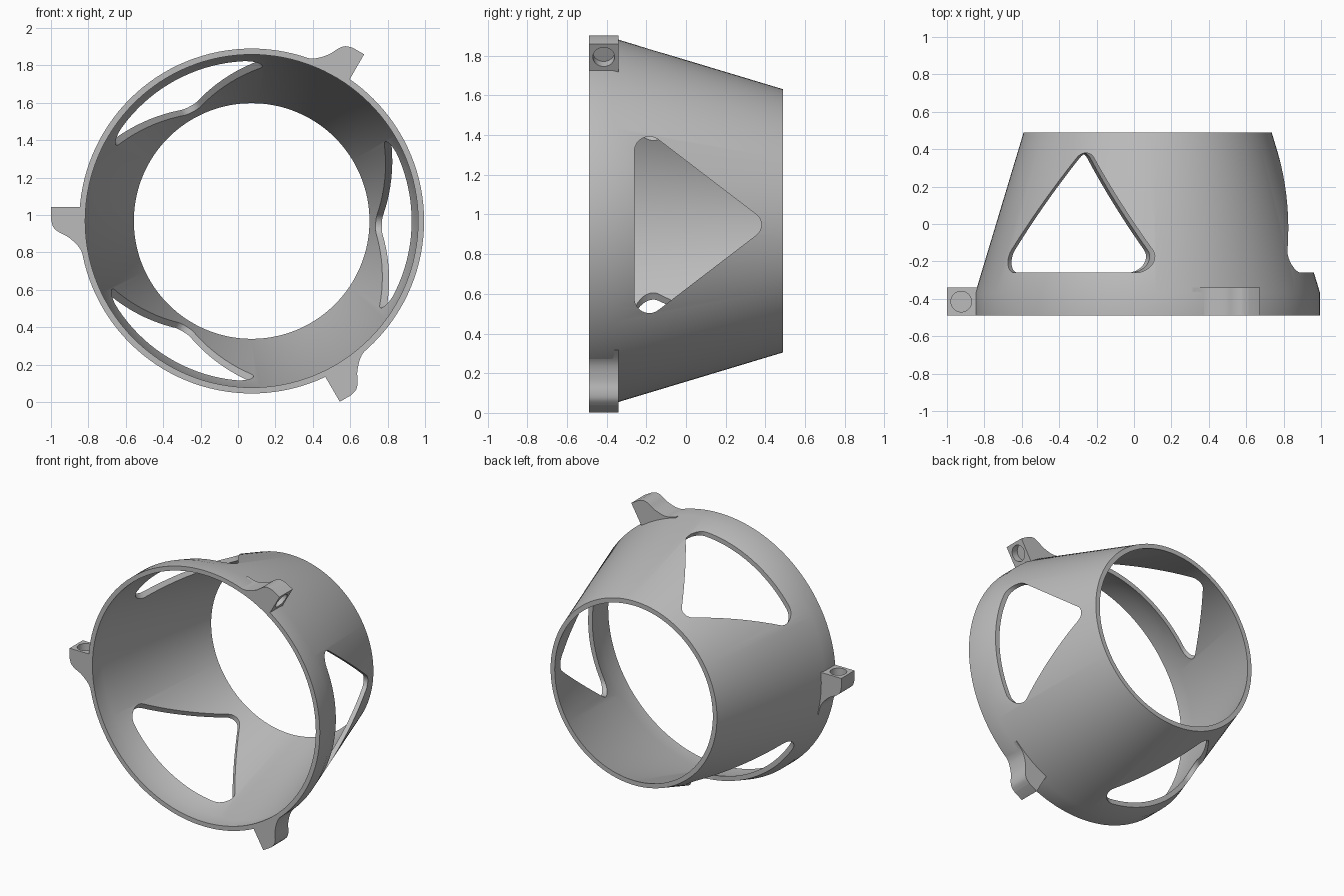
import bpy, bmesh, math
from mathutils import Matrix, Vector

cube = bpy.data.objects.get("Cube")
if cube:
    bpy.data.objects.remove(cube)

AXIS = Vector((0.073, 0, 0.968))   # centre line of the ring, running along y
FRONT, BACK = -0.49, 0.49
THIRDS = [math.radians(a) for a in (0, 120, 240)]

grey = bpy.data.materials.new("mid grey")
grey.use_nodes = True
COLOUR = (0.5, 0.5, 0.5, 1)
grey.diffuse_color = COLOUR
grey.node_tree.nodes["Principled BSDF"].inputs["Base Color"].default_value = COLOUR


def make_object(name, bm):
    bmesh.ops.recalc_face_normals(bm, faces=bm.faces)
    mesh = bpy.data.meshes.new(name)
    bm.to_mesh(mesh)
    bm.free()
    mesh.materials.append(grey)
    obj = bpy.data.objects.new(name, mesh)
    bpy.context.collection.objects.link(obj)
    return obj


def prism(name, outline, offset, turn):
    """Extrude a closed outline by an offset, then turn it about the ring axis."""
    bm = bmesh.new()
    face = bm.faces.new([bm.verts.new(p) for p in outline])
    new = bmesh.ops.extrude_face_region(bm, geom=[face])["geom"]
    bmesh.ops.translate(bm, vec=offset, verts=[g for g in new if isinstance(g, bmesh.types.BMVert)])
    bmesh.ops.transform(bm, matrix=Matrix.Translation(AXIS) @ Matrix.Rotation(-turn, 4, 'Y'), verts=bm.verts)
    return make_object(name, bm)


def cut(obj, cutter):
    mod = obj.modifiers.new("cut", 'BOOLEAN')
    mod.operation, mod.solver, mod.object = 'DIFFERENCE', 'EXACT', cutter
    activate(obj)
    bpy.ops.object.modifier_apply(modifier=mod.name)
    bpy.data.objects.remove(cutter)


def activate(obj):
    bpy.ops.object.select_all(action='DESELECT')
    obj.select_set(True)
    bpy.context.view_layer.objects.active = obj


def arc(cx, cy, r, start, end, steps):
    angles = [math.radians(start + (end - start) * i / steps) for i in range(steps + 1)]
    return [(cx + r * math.cos(a), cy + r * math.sin(a)) for a in angles]


def smooth(points, steps=5):
    """Pass a rounded curve through the points."""
    pts = [Vector(p) for p in points]
    pts = [pts[0]] + pts + [pts[-1]]
    out = []
    for a, b, c, d in zip(pts, pts[1:], pts[2:], pts[3:]):
        for i in range(steps):
            t = i / steps
            out.append(0.5 * (2 * b + (c - a) * t + (2 * a - 5 * b + 4 * c - d) * t * t
                              + (3 * b - a - 3 * c + d) * t ** 3))
    return out + [pts[-1]]


# Tapered ring: a wall section spun about the y axis
section = [(0.922, FRONT), (0.922, -0.37), (0.663, BACK),
           (0.63, BACK), (0.89, -0.375), (0.89, FRONT)]
bm = bmesh.new()
verts = [bm.verts.new((r, y, 0)) for r, y in section]
edges = [bm.edges.new((v, verts[i - 1])) for i, v in enumerate(verts)]
bmesh.ops.spin(bm, geom=verts + edges, cent=(0, 0, 0), axis=(0, 1, 0),
               angle=math.tau, steps=128, use_merge=True)
bmesh.ops.remove_doubles(bm, verts=bm.verts, dist=0.0001)
bmesh.ops.translate(bm, vec=AXIS, verts=bm.verts)
ring = make_object("tapered_ring", bm)

# Three rounded triangular windows
slant = 52.5
triangle = (arc(-0.185, 0.37, 0.075, 180, slant, 10) + arc(0.315, 0, 0.065, slant, -slant, 10)
            + arc(-0.185, -0.37, 0.075, -slant, -180, 10))
for turn in THIRDS:
    outline = [(0.3, y, z - 0.02) for y, z in triangle]
    cut(ring, prism("window_cutter", outline, (0.9, 0, 0), turn))

# Three mounting lugs, each with a blind screw hole in its flat side
hump = smooth([(-1.0725, 0.006), (-1.06, -0.033), (-1.03, -0.06), (-0.975, -0.09),
               (-0.915, -0.152), (-0.889, -0.235)])
inside = arc(0, 0, 0.902, 194, 175.2, 8)
profile = [(-1.0725, 0.075)] + [tuple(p) for p in hump] + inside
lugs = []
for turn, name in zip(THIRDS, ("right_lug", "lower_left_lug", "upper_left_lug")):
    lug = prism(name, [(x, FRONT, z) for x, z in profile], (0, 0.15, 0), turn)
    hole = [(x, y, 0.025) for x, y in arc(-0.997, -0.415, 0.055, 0, 348.75, 31)]
    cut(lug, prism("hole_cutter", hole, (0, 0, 0.1), turn))
    lugs.append(lug)

for obj in [ring] + lugs:
    activate(obj)
    bpy.ops.object.shade_smooth_by_angle(angle=math.radians(30))
